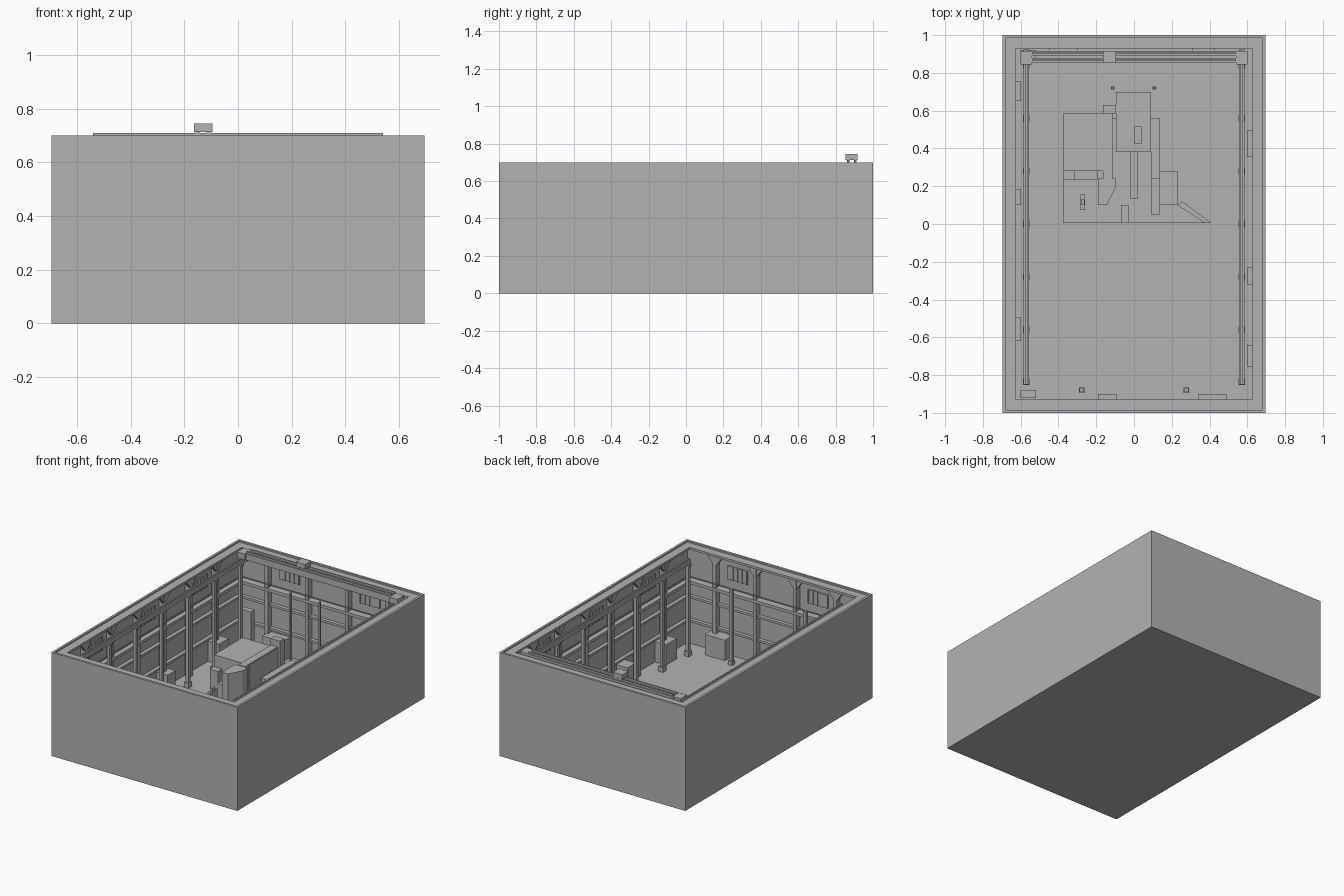
import bpy, bmesh
from mathutils import Vector

cube = bpy.data.objects.get("Cube")
if cube:
    bpy.data.objects.remove(cube)

grey = bpy.data.materials.new("plain grey")
grey.use_nodes = True
GREY = (0.45, 0.45, 0.45, 1)
grey.diffuse_color = GREY
grey.node_tree.nodes["Principled BSDF"].inputs["Base Color"].default_value = GREY


def finish(name, bm):
    bmesh.ops.recalc_face_normals(bm, faces=bm.faces)
    mesh = bpy.data.meshes.new(name)
    bm.to_mesh(mesh)
    bm.free()
    mesh.materials.append(grey)
    obj = bpy.data.objects.new(name, mesh)
    bpy.context.scene.collection.objects.link(obj)
    return obj


def add_box(bm, x0, x1, y0, y1, z0, z1):
    verts = bmesh.ops.create_cube(bm, size=1)["verts"]
    lo, hi = Vector((x0, y0, z0)), Vector((x1, y1, z1))
    for v in verts:
        v.co = Vector(lo[i] + (v.co[i] + 0.5) * (hi[i] - lo[i]) for i in range(3))


def boxes(name, items):
    bm = bmesh.new()
    for item in items:
        add_box(bm, *item)
    return finish(name, bm)


def prism(name, outline, z0, z1):
    bm = bmesh.new()
    face = bm.faces.new([bm.verts.new((x, y, z0)) for x, y in outline])
    top = bmesh.ops.extrude_face_region(bm, geom=[face])["geom"]
    for v in top:
        if isinstance(v, bmesh.types.BMVert):
            v.co.z = z1
    return finish(name, bm)


def ring(name, ox, oy, ix, iy, z0, z1):
    return boxes(name, [(-ox, -ix, -oy, oy, z0, z1), (ix, ox, -oy, oy, z0, z1),
                        (-ix, ix, -oy, -iy, z0, z1), (-ix, ix, iy, oy, z0, z1)])


W, L, H = 0.695, 1.0, 0.70      # outer half width, half length, height
WX, WY = 0.68, 0.985            # inner wall faces
EX, EY = 0.625, 0.93            # inner edge of the ledges
FLOOR = 0.012

# Shell of the hall
boxes("floor", [(-W, W, -L, L, 0, FLOOR)])
ring("outer_wall", W, L, WX, WY, FLOOR, H)
ring("top_ring_beam", WX, WY, EX, EY, 0.675, 0.69)
ring("walkway", WX, WY, 0.63, 0.935, 0.44, 0.46)
ring("walkway_rail", 0.637, 0.942, 0.63, 0.935, 0.485, 0.492)
ring("middle_wall_rail", WX, WY, 0.655, 0.96, 0.33, 0.345)
ring("low_wall_rail", WX, WY, 0.655, 0.96, 0.17, 0.185)

# Wall posts with knee braces under the ring beam
side_ys = [-0.7, -0.42, -0.14, 0.14, 0.42, 0.7]
end_xs = [-0.45, -0.15, 0.15, 0.45]
post, brace = bmesh.new(), bmesh.new()


def knee(axis, at, along, sign):
    # triangular plate below the beam, on one side of a post
    pts = [(0.01, 0.675), (0.06, 0.675), (0.01, 0.61)]
    loops = []
    for depth in (at, at - 0.018 * (1 if at > 0 else -1)):
        line = []
        for d, z in pts:
            p = (depth, along + sign * d, z) if axis == 0 else (along + sign * d, depth, z)
            line.append(brace.verts.new(p))
        loops.append(line)
    a, b = loops
    brace.faces.new(a)
    brace.faces.new(b)
    for i in range(3):
        j = (i + 1) % 3
        brace.faces.new((a[i], a[j], b[j], b[i]))


for s in (-1, 1):
    for y in side_ys:
        x0, x1 = sorted((s * WX, s * 0.64))
        add_box(post, x0, x1, y - 0.012, y + 0.012, FLOOR, 0.675)
        for d in (-1, 1):
            knee(0, s * 0.66, y, d)
    for x in end_xs:
        y0, y1 = sorted((s * WY, s * 0.945))
        add_box(post, x - 0.012, x + 0.012, y0, y1, FLOOR, 0.675)
        for d in (-1, 1):
            knee(1, s * 0.965, x, d)
finish("wall_posts", post)
finish("knee_braces", brace)

# Framed windows with bars
win = bmesh.new()
for s in (-1, 1):
    for y in (-0.56, 0, 0.56):
        x0, x1 = sorted((s * WX, s * 0.672))
        add_box(win, x0, x1, y - 0.075, y + 0.075, 0.525, 0.615)
        b0, b1 = sorted((s * 0.672, s * 0.668))
        for k in range(-2, 3):
            add_box(win, b0, b1, y + k * 0.034 - 0.003, y + k * 0.034 + 0.003, 0.525, 0.615)
    for x in (-0.3, 0.3):
        y0, y1 = sorted((s * WY, s * 0.977))
        add_box(win, x - 0.075, x + 0.075, y0, y1, 0.525, 0.615)
        b0, b1 = sorted((s * 0.977, s * 0.973))
        for k in range(-2, 3):
            add_box(win, x + k * 0.034 - 0.003, x + k * 0.034 + 0.003, b0, b1, 0.525, 0.615)
finish("windows", win)

# Crane runways on columns
runway, column = [], []
for s in (-1, 1):
    cx = s * 0.57
    runway += [(cx - 0.014, cx + 0.014, -0.85, 0.925, 0.63, 0.655),
               (cx - 0.005, cx + 0.005, -0.85, 0.925, 0.655, 0.663)]
    for y in (-0.835, -0.56, -0.28, 0, 0.28, 0.56, 0.84):
        column += [(cx - 0.01, cx + 0.01, y - 0.011, y + 0.011, FLOOR, 0.63),
                   (cx - 0.017, cx + 0.017, y - 0.015, y + 0.015, 0.615, 0.63),
                   (cx - 0.018, cx + 0.018, y - 0.018, y + 0.018, FLOOR, 0.045)]
boxes("runway_beams", runway)
boxes("runway_columns", column)

# Bridge crane
boxes("crane_girders", [(-0.55, 0.55, y - 0.012, y + 0.012, 0.655, 0.698) for y in (0.867, 0.905)])
boxes("crane_rails", [(-0.54, 0.54, y - 0.004, y + 0.004, 0.698, 0.71) for y in (0.867, 0.905)])
boxes("crane_end_trucks", [(s * 0.57 - 0.03, s * 0.57 + 0.03, 0.845, 0.915, 0.66, 0.699) for s in (-1, 1)])
boxes("crane_trolley", [(-0.165, -0.095, 0.852, 0.917, 0.713, 0.745)])
boxes("trolley_wheels", [(x - 0.008, x + 0.008, y - 0.007, y + 0.007, 0.703, 0.715)
                         for x in (-0.15, -0.11) for y in (0.867, 0.905)])

# Crates along the walls
crates = []
for s, spans in ((-1, [(0.65, 0.755), (0.1, 0.185), (-0.62, -0.495)]),
                 (1, [(0.355, 0.495), (-0.32, -0.23), (-0.755, -0.64)])):
    x0, x1 = sorted((s * WX, s * 0.597))
    crates += [(x0, x1, a, b, FLOOR, 0.15) for a, b in spans]
for s, spans in ((-1, [(-0.19, -0.09), (0.34, 0.49)]), (1, [(-0.45, -0.3), (0.31, 0.43)])):
    y0, y1 = sorted((s * WY, s * 0.9))
    crates += [(a, b, y0, y1, FLOOR, 0.15) for a, b in spans]
boxes("wall_crates", crates)
boxes("corner_cabinets", [(-0.6, -0.52, s * 0.9 - 0.02, s * 0.9 + 0.02, FLOOR, 0.3) for s in (-1, 1)])

# Free standing poles with foot pads
poles = []
for x, y, r, h in ((-0.277, -0.88, 0.015, 0.52), (0.277, -0.88, 0.015, 0.52),
                   (-0.113, 0.72, 0.009, 0.6), (0.107, 0.72, 0.009, 0.6)):
    poles += [(x - r * 0.7, x + r * 0.7, y - r * 0.7, y + r * 0.7, FLOOR, h),
              (x - r, x + r, y - r, y + r, FLOOR, 0.04)]
boxes("standing_poles", poles)

# Central machine
prism("machine_base", [(-0.375, 0.005), (0.41, 0.005), (0.23, 0.1), (0.23, 0.28),
                       (0.13, 0.28), (0.13, 0.56), (-0.375, 0.56)], FLOOR, 0.022)
boxes("machine_main_block", [(-0.375, -0.11, 0.28, 0.585, 0.02, 0.28)])
boxes("machine_spine", [(-0.165, -0.095, 0.585, 0.63, 0.02, 0.33), (-0.165, -0.115, 0.24, 0.585, 0.02, 0.285)])
boxes("machine_rear_bed", [(-0.095, 0.09, 0.38, 0.7, FLOOR, 0.16), (0.09, 0.135, 0.24, 0.56, FLOOR, 0.12),
                           (0, 0.04, 0.425, 0.515, 0.16, 0.18)])
boxes("machine_right_block", [(0.135, 0.23, 0.1, 0.28, 0.02, 0.09), (0.09, 0.135, 0.05, 0.24, 0.02, 0.11)])
boxes("machine_front_arm", [(-0.02, 0.02, 0.135, 0.38, 0.02, 0.13), (-0.07, -0.03, 0.005, 0.1, 0.02, 0.09)])
boxes("machine_left_step", [(-0.375, -0.315, 0.235, 0.28, 0.02, 0.2), (-0.315, -0.19, 0.235, 0.28, 0.02, 0.12)])
prism("machine_chute", [(-0.19, 0.1), (-0.145, 0.1), (-0.098, 0.19), (-0.098, 0.24), (-0.19, 0.24)], 0.02, 0.28)
prism("machine_ramp", [(0.23, 0.1), (0.255, 0.12), (0.41, 0.005), (0.375, 0.005)], 0.02, 0.06)
boxes("control_stand", [(-0.282, -0.26, 0.075, 0.155, 0.02, 0.13), (-0.28, -0.262, 0.1, 0.13, 0.13, 0.15)])
